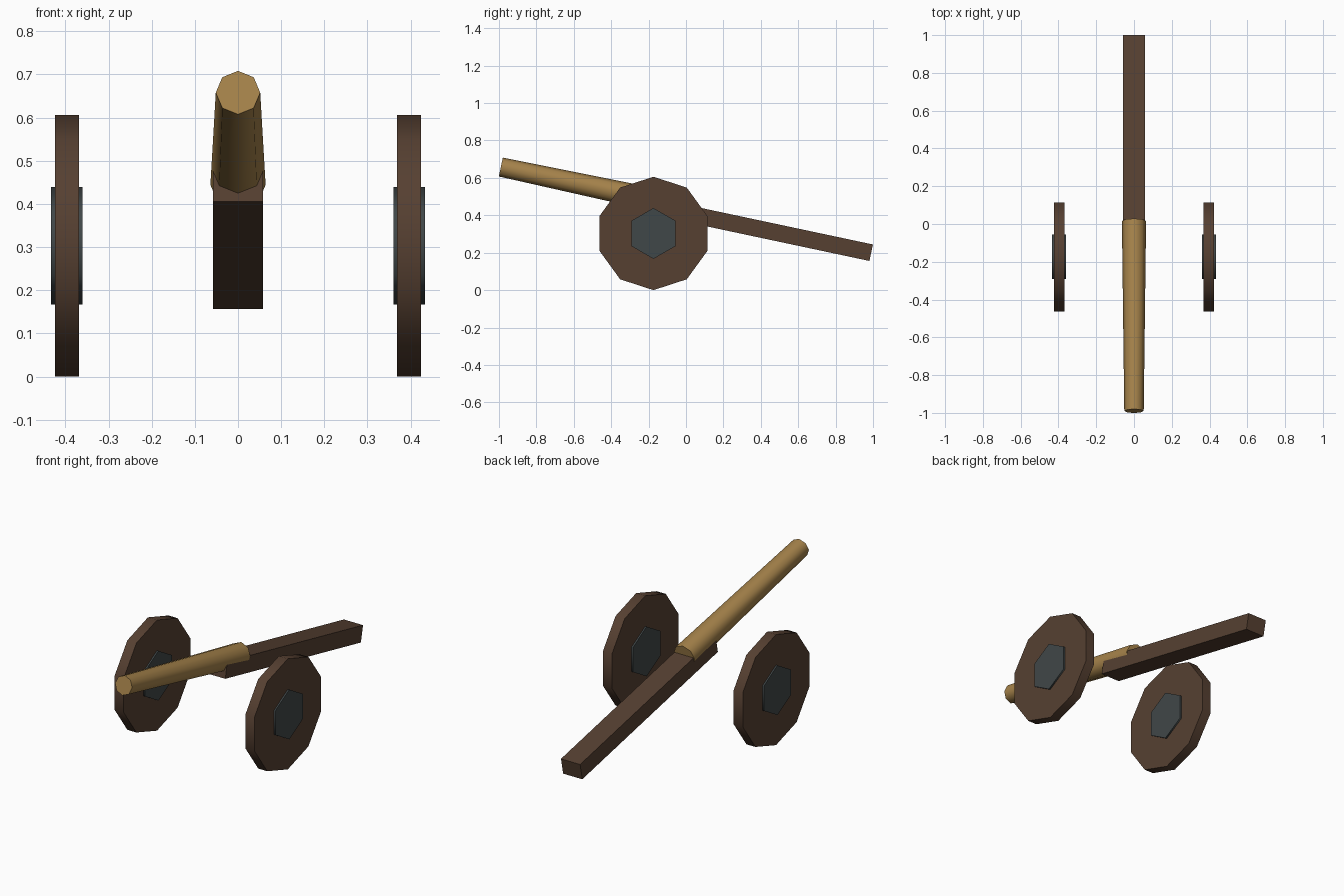
import bpy, bmesh, math
from mathutils import Vector

cube = bpy.data.objects.get("Cube")
if cube:
    bpy.data.objects.remove(cube, do_unlink=True)


def make_material(name, rgb):
    mat = bpy.data.materials.new(name)
    mat.use_nodes = True
    mat.diffuse_color = (*rgb, 1)
    mat.node_tree.nodes["Principled BSDF"].inputs["Base Color"].default_value = (*rgb, 1)
    return mat


wood = make_material("dark wood", (0.093, 0.051, 0.031))
bronze = make_material("bronze", (0.381, 0.227, 0.070))
iron = make_material("iron grey", (0.051, 0.063, 0.065))


def loft(name, rings, mat, smooth):
    """Closed solid between two rings of points."""
    bm = bmesh.new()
    a, b = [[bm.verts.new(p) for p in ring] for ring in rings]
    n = len(a)
    for i in range(n):
        j = (i + 1) % n
        bm.faces.new((a[i], a[j], b[j], b[i]))
    bm.faces.new(a)
    bm.faces.new(b)
    bmesh.ops.recalc_face_normals(bm, faces=bm.faces)
    mesh = bpy.data.meshes.new(name)
    bm.to_mesh(mesh)
    bm.free()
    mesh.materials.append(mat)
    obj = bpy.data.objects.new(name, mesh)
    bpy.context.collection.objects.link(obj)
    if smooth:
        bpy.ops.object.select_all(action='DESELECT')
        obj.select_set(True)
        bpy.context.view_layer.objects.active = obj
        bpy.ops.object.shade_smooth_by_angle(angle=math.radians(65))
    return obj


def frustum(name, start, end, r1, r2, sides, mat):
    """Tapered prism with one corner pointing up."""
    start, end = Vector(start), Vector(end)
    axis = (end - start).normalized()
    side = axis.cross(Vector((0, 0, 1))).normalized()
    up = side.cross(axis)
    turns = [math.tau * i / sides for i in range(sides)]
    rings = [[c + r * (up * math.cos(t) + side * math.sin(t)) for t in turns]
             for c, r in ((start, r1), (end, r2))]
    return loft(name, rings, mat, True)


tilt = math.radians(12)
back = Vector((0, math.cos(tilt), -math.sin(tilt)))
up = Vector((0, math.sin(tilt), math.cos(tilt)))

# Tapered barrel
muzzle = Vector((0, -0.99, 0.658))
frustum("barrel", muzzle, muzzle + back * 1.028, 0.0515, 0.064, 8, bronze)

# Square trail beam sloping down to the rear
tail = Vector((0, 0.99, 0.2))
corners = [Vector((x * 0.058, 0, 0)) + up * z * 0.045
           for x, z in ((-1, -1), (1, -1), (1, 1), (-1, 1))]
loft("trail_beam", [[end + c for c in corners] for end in (tail - back * 1.2, tail)],
     wood, False)

# Wheels and their hubs
for label, s in (("left", 1), ("right", -1)):
    for part, half, radius, sides, mat in (("wheel", 0.0275, 0.303, 10, wood),
                                           ("hub", 0.0365, 0.136, 6, iron)):
        frustum(f"{label}_{part}",
                (s * 0.3965 - half, -0.174, 0.303), (s * 0.3965 + half, -0.174, 0.303),
                radius, radius, sides, mat)
